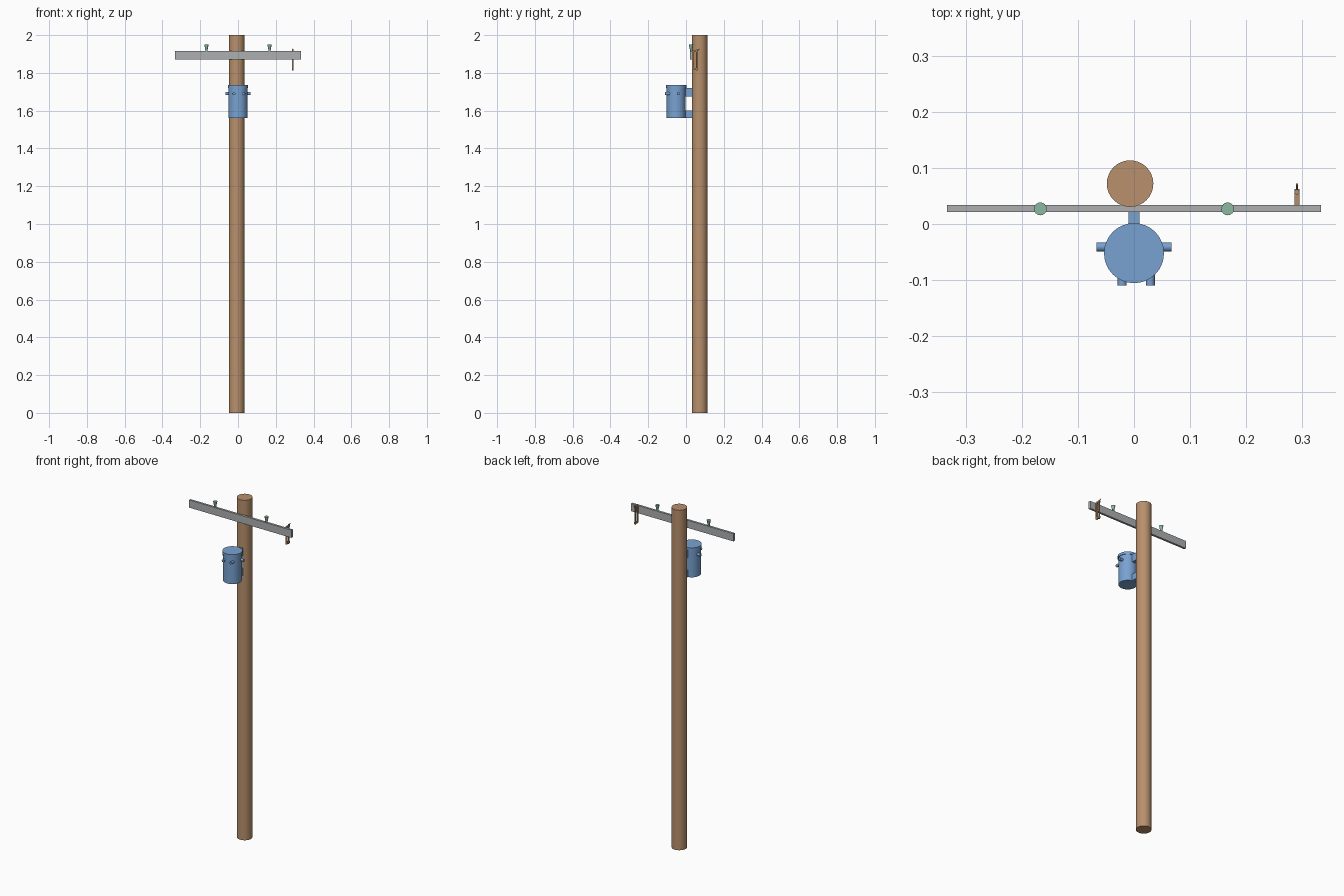
import bpy, bmesh, math
from mathutils import Vector

if "Cube" in bpy.data.objects:
    bpy.data.objects.remove(bpy.data.objects["Cube"], do_unlink=True)


def material(name, rgb):
    m = bpy.data.materials.new(name)
    m.use_nodes = True
    m.diffuse_color = (*rgb, 1)
    m.node_tree.nodes["Principled BSDF"].inputs["Base Color"].default_value = (*rgb, 1)
    return m


WOOD = material("brown wood", (0.48, 0.28, 0.15))
STEEL = material("grey steel", (0.42, 0.43, 0.44))
BLUE = material("blue paint", (0.19, 0.36, 0.64))
GLASS = material("green glass", (0.26, 0.48, 0.36))
BRONZE = material("bronze brown", (0.46, 0.27, 0.14))


def finish(name, bm, mat, smooth=True):
    bmesh.ops.recalc_face_normals(bm, faces=bm.faces[:])
    me = bpy.data.meshes.new(name)
    bm.to_mesh(me)
    bm.free()
    ob = bpy.data.objects.new(name, me)
    bpy.context.collection.objects.link(ob)
    me.materials.append(mat)
    if smooth:
        bpy.ops.object.select_all(action="DESELECT")
        ob.select_set(True)
        bpy.context.view_layer.objects.active = ob
        bpy.ops.object.shade_smooth_by_angle(angle=math.radians(35))
    return ob


def box(name, low, high, mat):
    bm = bmesh.new()
    bmesh.ops.create_cube(bm, size=1)
    low, high = Vector(low), Vector(high)
    for v in bm.verts:
        v.co = (low + high) / 2 + v.co * (high - low)
    return finish(name, bm, mat, False)


def rod(name, start, end, r1, r2, mat, sides=32):
    """Cylinder or cone between two points."""
    start, end = Vector(start), Vector(end)
    axis = end - start
    bm = bmesh.new()
    bmesh.ops.create_cone(bm, cap_ends=True, segments=sides, radius1=r1, radius2=r2, depth=axis.length)
    turn = axis.to_track_quat("Z", "Y")
    for v in bm.verts:
        v.co = turn @ v.co + (start + end) / 2
    return finish(name, bm, mat)


# Pole and crossarm
rod("pole", (-0.007, 0.072, 0), (-0.007, 0.072, 2), 0.0415, 0.0415, WOOD)
box("crossarm", (-0.333, 0.021, 1.87), (0.333, 0.034, 1.915), STEEL)

# Transformer tank, lid and mounting brackets
TY = -0.052
rod("transformer_tank", (0, TY, 1.56), (0, TY, 1.722), 0.05, 0.05, BLUE)
rod("transformer_lid", (0, TY, 1.72), (0, TY, 1.735), 0.0535, 0.0535, BLUE)
box("upper_bracket", (-0.01, -0.01, 1.675), (0.01, 0.035, 1.72), BLUE)
box("lower_bracket", (-0.01, -0.01, 1.56), (0.01, 0.035, 1.6), BLUE)

# Terminals around the tank
for name, start, end in (
    ("left_terminal", (0.03, -0.041, 1.69), (0.067, -0.041, 1.69)),
    ("right_terminal", (-0.03, -0.041, 1.69), (-0.067, -0.041, 1.69)),
    ("front_left_terminal", (0.029, -0.07, 1.69), (0.029, -0.11, 1.69)),
    ("front_right_terminal", (-0.021, -0.07, 1.69), (-0.021, -0.11, 1.69)),
):
    rod(name, start, end, 0.008, 0.008, BLUE, 16)

# Insulators: stem and flared head with a wire notch along y
for side, x in (("left", 0.167), ("right", -0.167)):
    y = 0.027
    rod(side + "_insulator_stem", (x, y, 1.91), (x, y, 1.925), 0.0055, 0.0055, GLASS, 16)
    head = rod(side + "_insulator_head", (x, y, 1.922), (x, y, 1.949), 0.006, 0.0115, GLASS, 16)
    cutter = rod(side + "_notch_cutter", (x, y - 0.02, 1.952), (x, y + 0.02, 1.952),
                 0.016, 0.016, GLASS, 4)
    for v in cutter.data.vertices:
        v.co.x = x + (v.co.x - x) * 0.5
    cutter.hide_render = True
    cutter.hide_viewport = True
    cutter.hide_set(True)
    mod = head.modifiers.new("notch", "BOOLEAN")
    mod.operation = "DIFFERENCE"
    mod.object = cutter

# Fuse switch behind the crossarm
X0, X1 = 0.286, 0.295
box("fuse_backbar", (X0, 0.033, 1.82), (X1, 0.041, 1.92), BRONZE)
box("fuse_top_arm", (X0, 0.033, 1.91), (X1, 0.062, 1.92), BRONZE)
box("fuse_bottom_arm", (X0, 0.033, 1.815), (X1, 0.062, 1.825), BRONZE)
rod("fuse_tube", (0.2905, 0.057, 1.812), (0.2905, 0.057, 1.925), 0.0045, 0.0045, BRONZE, 12)
rod("fuse_hook", (0.2905, 0.057, 1.915), (0.2905, 0.071, 1.927), 0.002, 0.002, BRONZE, 8)
